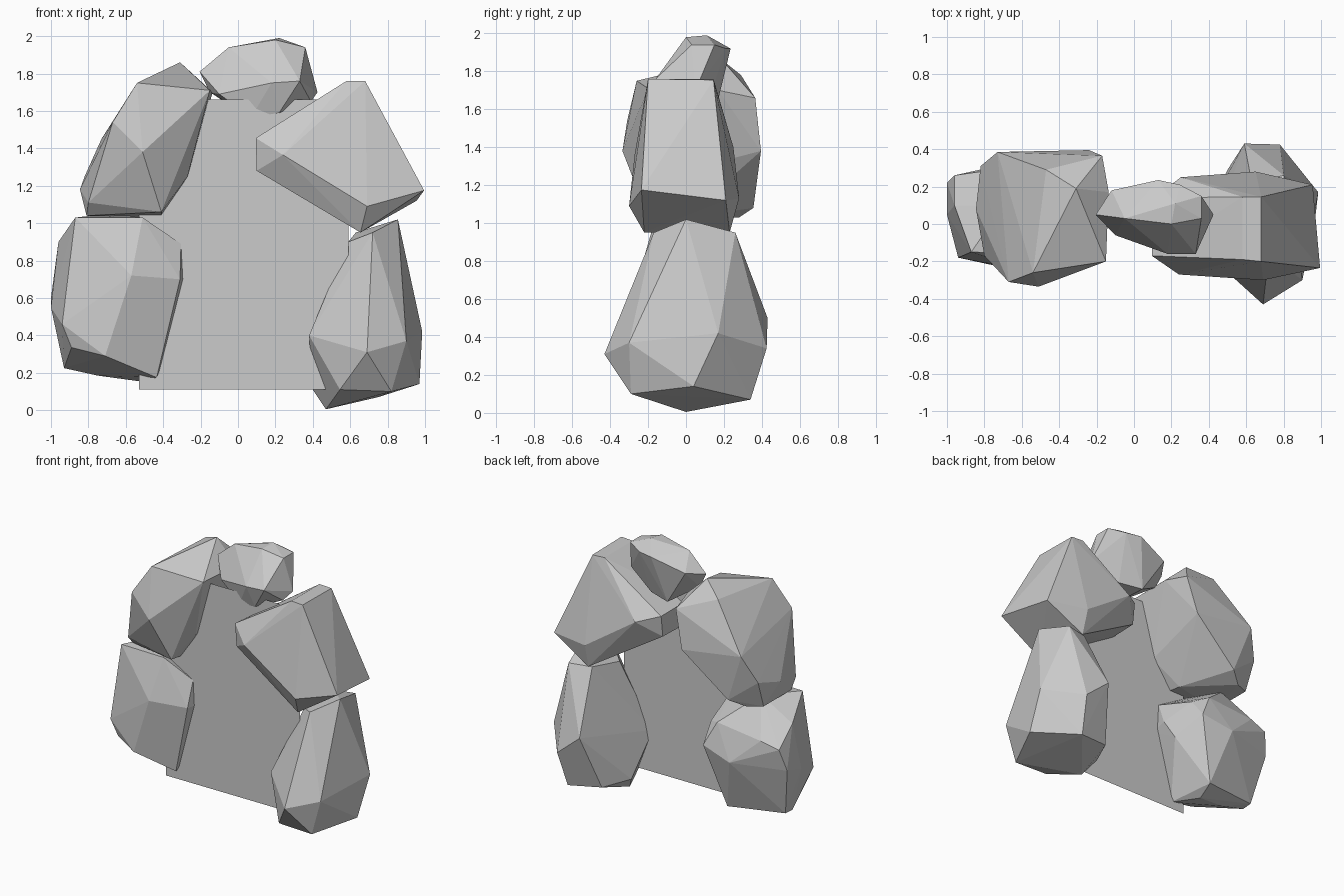
import bpy, bmesh


def rock(name, pts):
    """Faceted boulder: convex hull around a few corner points."""
    bm = bmesh.new()
    for p in pts:
        bm.verts.new(p)
    res = bmesh.ops.convex_hull(bm, input=bm.verts)
    junk = {g for g in res["geom_interior"] + res["geom_unused"]
            if isinstance(g, bmesh.types.BMVert)}
    bmesh.ops.delete(bm, geom=list(junk), context='VERTS')
    bmesh.ops.recalc_face_normals(bm, faces=bm.faces)
    me = bpy.data.meshes.new(name)
    bm.to_mesh(me)
    bm.free()
    ob = bpy.data.objects.new(name, me)
    bpy.context.collection.objects.link(ob)
    return ob


# right base stone
rock("right_base_stone", [
    (.47, 0, .005), (.545, -.29, .11), (.82, -.29, .10), (.69, -.43, .31),
    (.38, -.15, .40), (.40, .08, .11), (.97, .04, .14), (.985, .17, .42),
    (.90, -.30, .37), (.72, -.17, .95), (.855, 0, 1.02), (.59, -.05, .90),
    (.59, .43, .50), (.78, .425, .34), (.75, .34, .07), (.50, .29, .10),
    (.80, .26, .95), (.63, .22, .95)])

# right shoulder stone, a blocky wedge
rock("right_shoulder_stone", [
    (.095, -.17, 1.455), (.10, -.16, 1.28), (.24, -.27, 1.365),
    (.69, -.30, 1.09), (.655, -.22, .95), (.58, -.19, 1.76), (.68, -.20, 1.76),
    (.58, .145, 1.76), (.68, .145, 1.755), (.995, -.235, 1.175),
    (.955, .21, 1.12), (.65, .28, 1.13), (.655, .23, .95),
    (.25, .25, 1.40), (.11, .14, 1.44), (.11, .12, 1.28)])

# keystone at the top
rock("keystone", [
    (-.205, .05, 1.81), (-.05, .03, 1.94), (.20, 0, 1.98), (.22, .11, 1.99),
    (.36, .03, 1.94), (.36, .15, 1.94), (.13, .235, 1.92), (.245, .21, 1.92),
    (-.12, .18, 1.84), (.425, .05, 1.70), (.33, -.16, 1.76), (.18, -.16, 1.75),
    (-.10, -.06, 1.69), (.07, -.08, 1.565), (.22, -.11, 1.59),
    (-.15, .05, 1.70), (.39, -.02, 1.65), (.05, .15, 1.57), (.22, .10, 1.58)])

# left shoulder stone
rock("left_shoulder_stone", [
    (-.54, -.26, 1.75), (-.15, -.20, 1.71), (-.135, .17, 1.70),
    (-.31, .19, 1.86), (-.47, .29, 1.78), (-.67, -.31, 1.54),
    (-.51, -.335, 1.38), (-.41, -.21, 1.06), (-.80, -.17, 1.11),
    (-.81, -.10, 1.04), (-.845, .08, 1.18), (-.27, -.12, 1.25),
    (-.41, 0, 1.03), (-.82, .31, 1.25), (-.73, .385, 1.45),
    (-.24, .395, 1.38), (-.17, .365, 1.66), (-.60, .355, 1.08),
    (-.70, .28, 1.03), (-.81, .23, 1.04)])

# left base stone
rock("left_base_stone", [
    (-.87, -.15, 1.03), (-.51, -.16, 1.03), (-.70, .10, 1.05), (-.96, .10, .90),
    (-.94, -.18, .46), (-1.0, .05, .55), (-1.0, .22, .60), (-.82, .28, .80),
    (-.96, .26, .76), (-.305, -.10, .89), (-.27, 0, .70), (-.31, -.16, .70),
    (-.285, .10, .54), (-.435, -.12, .175), (-.71, -.23, .29),
    (-.93, .06, .225), (-.89, -.16, .335), (-.57, -.25, .72), (-.53, .08, .155),
    (-.75, .05, .185), (-.50, .22, .20), (-.93, .14, .23), (-.60, .34, .60),
    (-.45, .27, .84), (-.36, .31, .66), (-.35, .20, .80)])

# thin portal sheet filling the opening
bm = bmesh.new()
bm.faces.new([bm.verts.new((x, -.10, z)) for x, z in
              ((-.53, .11), (.59, .11), (.59, 1.66), (-.53, 1.66))])
me = bpy.data.meshes.new("portal_sheet")
bm.to_mesh(me)
bm.free()
bpy.context.collection.objects.link(bpy.data.objects.new("portal_sheet", me))
